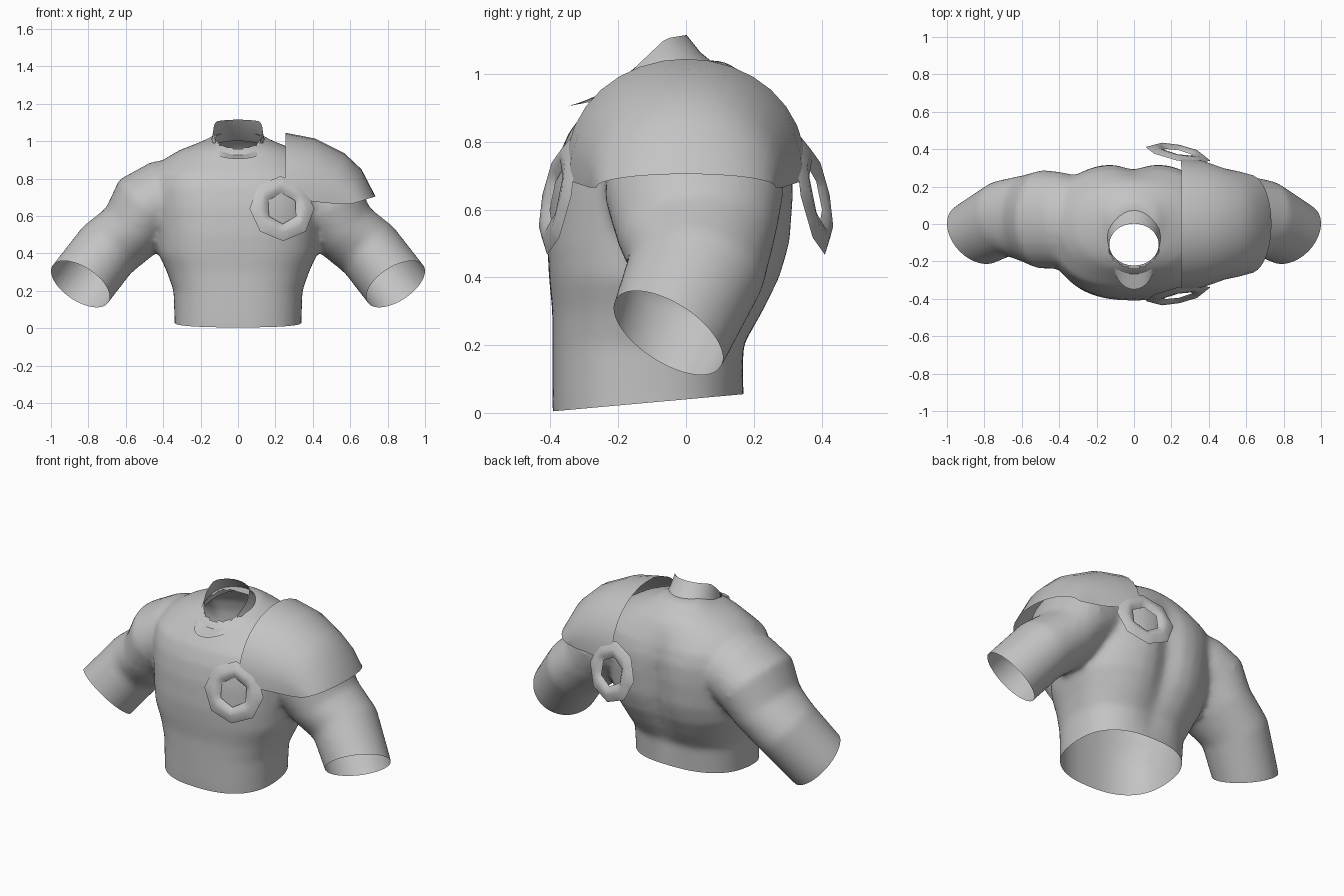
import bpy, bmesh, math
from mathutils import Vector

if "Cube" in bpy.data.objects:
    bpy.data.objects.remove(bpy.data.objects["Cube"])

grey = bpy.data.materials.new("plain grey")
grey.diffuse_color = (0.55, 0.55, 0.55, 1)
grey.use_nodes = True
grey.node_tree.nodes["Principled BSDF"].inputs["Base Color"].default_value = grey.diffuse_color


def make(name, bm, angle=180):
    me = bpy.data.meshes.new(name)
    bm.to_mesh(me)
    bm.free()
    ob = bpy.data.objects.new(name, me)
    bpy.context.collection.objects.link(ob)
    me.materials.append(grey)
    bpy.ops.object.select_all(action='DESELECT')
    ob.select_set(True)
    bpy.context.view_layer.objects.active = ob
    bpy.ops.object.shade_smooth_by_angle(angle=math.radians(angle))
    return ob


def loft(bm, rings, closed=True, caps=False):
    rows = [[bm.verts.new(p) for p in r] for r in rings]
    n = len(rows[0])
    for a, b in zip(rows, rows[1:]):
        for i in range(n if closed else n - 1):
            j = (i + 1) % n
            bm.faces.new((a[i], a[j], b[j], b[i]))
    if caps:
        bm.faces.new(rows[0][::-1])
        bm.faces.new(rows[-1])


def spow(v, e):
    return math.copysign(abs(v) ** e, v)


# Body solids: torso up to the neck base, and two arms
body = bmesh.new()
torso = [  # z, half width, front y, back y
    (-.12, .34, -.39, .175), (.05, .34, -.395, .17), (.2, .345, -.395, .18),
    (.3, .38, -.395, .24), (.4, .425, -.405, .29), (.5, .435, -.41, .32),
    (.65, .45, -.4, .33), (.75, .46, -.38, .325), (.83, .45, -.345, .3),
    (.9, .40, -.29, .265), (.95, .32, -.25, .23), (.985, .23, -.21, .195),
    (1.01, .17, -.14, .16), (1.04, .12, -.04, .11)]
N = 40
rings = []
for z, w, f, b in torso:
    e = 2 / 2.45 if z < .9 else .95
    ring = []
    for i in range(N):
        a = 2 * math.pi * i / N
        x = w * spow(math.cos(a), e)
        y = (f + b) / 2 + (b - f) / 2 * spow(math.sin(a), e)
        if math.sin(a) > 0 and .1 < z < .95:      # spine groove
            y -= .05 * math.exp(-(x / .08) ** 2) * \
                math.sin(math.pi * (z - .1) / .85)
        ring.append((x, y, z))
    rings.append(ring)
loft(body, rings, caps=True)

arm = [  # centre, in-plane radius, depth radius
    ((.22, .02, .73), .19, .22), ((.40, .02, .69), .21, .26),
    ((.49, .025, .645), .21, .265), ((.575, .03, .52), .18, .235),
    ((.70, .03, .42), .18, .205), ((.84, -.048, .24), .18, .185),
    ((.98, -.15, .06), .18, .18)]
for s in (1, -1):
    rings = []
    for k, (c, r, d) in enumerate(arm):
        t = Vector(arm[min(k + 1, 6)][0]) - Vector(arm[max(k - 1, 0)][0])
        t.normalize()
        u = Vector((-t.z, 0, t.x)).normalized()
        v = t.cross(u)
        ring = []
        for i in range(24):
            a = 2 * math.pi * i / 24
            p = Vector(c) + u * r * math.cos(a) + v * d * math.sin(a)
            ring.append((p.x * s, p.y, p.z))
        rings.append(ring)
    loft(body, rings, caps=True)
bmesh.ops.recalc_face_normals(body, faces=body.faces)
ob = make("torso_garment", body)

# Fuse the solids and soften the joins
m = ob.modifiers.new("fuse", 'REMESH')
m.mode = 'VOXEL'
m.voxel_size = .018
m = ob.modifiers.new("soften", 'SMOOTH')
m.factor = .5
m.iterations = 9
for name in ("fuse", "soften"):
    bpy.ops.object.modifier_apply(modifier=name)

# Cut the waist and sleeve openings, and the hole under the collar
bm = bmesh.new()
bm.from_mesh(ob.data)


def cut(co, no, test):
    faces = [f for f in bm.faces if test(f.calc_center_median())]
    geom = set(faces)
    for f in faces:
        geom.update(f.verts)
        geom.update(f.edges)
    bmesh.ops.bisect_plane(bm, geom=list(geom), plane_co=co, plane_no=no,
                           clear_outer=True)


cut((0, 0, .04), (0, .09, -1), lambda p: abs(p.x) < .5 and p.z < .3)
for s in (1, -1):
    cut((.84 * s, -.06, .24), (.487 * s, -.49, -.723),
        lambda p: p.x * s > .52)
hole = []
for f in bm.faces:
    p = f.calc_center_median()
    if p.z > .7 and (p.x / .138) ** 2 + ((p.y + .11) / .125) ** 2 < 1:
        hole.append(f)
bmesh.ops.delete(bm, geom=hole, context='FACES')
bm.to_mesh(ob.data)
bm.free()
ob.data.materials.clear()
ob.data.materials.append(grey)
bpy.ops.object.shade_smooth_by_angle(angle=math.radians(180))


# Standing collar: high at the back, dropping to the front
def rim_z(y):
    pts = [(-.35, .905), (-.22, .94), (-.15, 1.02), (-.06, 1.105), (0, 1.115)]
    for (a, za), (b, zb) in zip(pts, pts[1:]):
        if y <= b:
            return za + (zb - za) * (y - a) / (b - a)
    return pts[-1][1]


bm = bmesh.new()
rows = [[], [], []]
for i in range(32):
    a = 2 * math.pi * i / 32
    c, s = math.cos(a), math.sin(a)
    top = Vector((.132 * c, -.11 + .112 * s, rim_z(-.11 + .112 * s)))
    y = -.07 + .19 * s
    base = Vector((.165 * c, y, .95 + .27 * (y + .07)))
    mid = top.lerp(base, .45)
    mid.x *= .95
    mid.y -= .012 * s
    for row, p in zip(rows, (top, mid, base)):
        row.append(p)
loft(bm, rows)
make("collar", bm)

# Collar lip jutting forward below the opening
bm = bmesh.new()
rows = [[], [], []]
for i in range(13):
    a = math.radians(-70 + 140 * i / 12)
    s, c = math.sin(a), math.cos(a)
    y = -.11 - .112 * c
    inner = Vector((.132 * s, y, rim_z(y)))
    outer = Vector((.115 * s, -.19 - .16 * c, .905 + .03 * (1 - c)))
    for row, t in zip(rows, (0, .5, 1)):
        row.append(inner.lerp(outer, t))
loft(bm, rows, closed=False)
make("collar_lip", bm)

# Shoulder plate: arches running from the neck side to the outer rim
bm = bmesh.new()
plate = [  # top x, top z, bottom x, bottom z, half depth
    (.255, 1.045, .25, .71, .355), (.41, 1.015, .35, .685, .345),
    (.57, .935, .47, .67, .30), (.66, .85, .54, .665, .285),
    (.735, .705, .61, .665, .265)]
rows = []
for xt, zt, xb, zb, h in plate:
    row = []
    for i in range(17):
        a = math.pi * (i / 16 - .5)
        c = abs(math.cos(a)) ** .92
        row.append((xb + (xt - xb) * c, h * math.sin(a), zb + (zt - zb) * c))
    rows.append(row)
loft(bm, rows, closed=False)
bmesh.ops.recalc_face_normals(bm, faces=bm.faces)
make("shoulder_plate", bm)


# Strap rings: eight-sided outside, six-sided hole, front and back
def poly_r(r, n, a):
    step = 2 * math.pi / n
    return r * math.cos(step / 2) / math.cos(a % step - step / 2)


for name, s in (("front_ring", -1), ("back_ring", 1)):
    n = Vector((.2, .95 * s, .2)).normalized()
    u = Vector((0, 0, 1)).cross(n).normalized()
    v = n.cross(u)
    c = Vector((.235, .375 * s, .64))
    bm = bmesh.new()
    rows = []
    for r, sides, h in ((.177, 8, 0), (.135, 8, .022),
                        (.11, 6, .02), (.085, 6, .003)):
        row = []
        for i in range(24):
            a = 2 * math.pi * i / 24
            q = poly_r(r, sides, a + (math.pi / 6 if sides == 6 else 0))
            row.append(c + u * q * math.cos(a) + v * q * math.sin(a) + n * h)
        rows.append(row)
    loft(bm, rows)
    bmesh.ops.recalc_face_normals(bm, faces=bm.faces)
    make(name, bm, 60)
